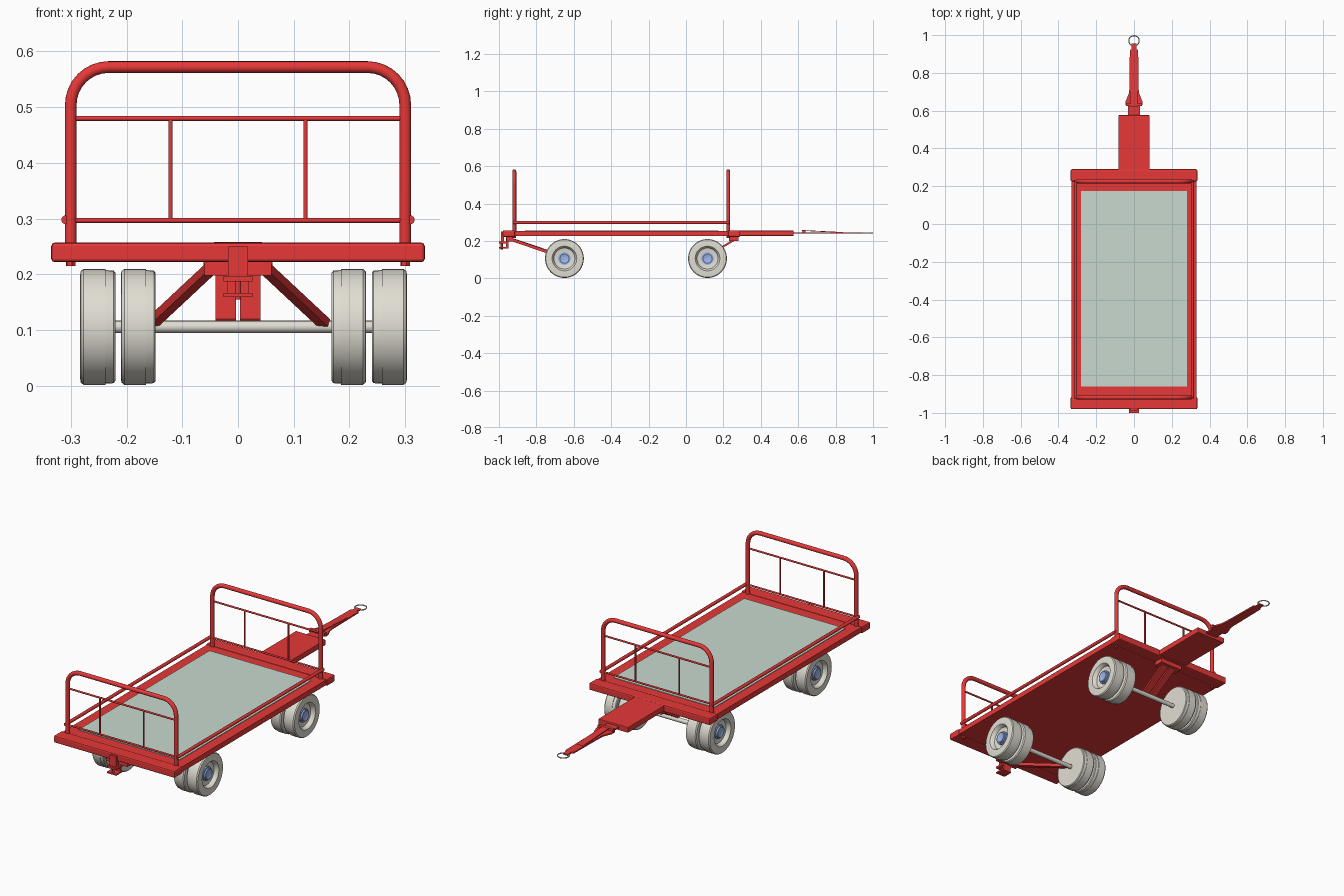
import bpy, bmesh, math
from mathutils import Vector

if "Cube" in bpy.data.objects:
    bpy.data.objects.remove(bpy.data.objects["Cube"])


def material(name, color):
    m = bpy.data.materials.new(name)
    m.diffuse_color = color
    m.use_nodes = True
    m.node_tree.nodes["Principled BSDF"].inputs["Base Color"].default_value = m.diffuse_color
    return m


RED = material("red_paint", (0.80, 0.04, 0.04, 1))
GREEN = material("pale_green", (0.58, 0.70, 0.62, 1))
CREAM = material("cream_tyre", (0.75, 0.73, 0.65, 1))
BLUE = material("blue_hub", (0.35, 0.48, 0.85, 1))


def finish(name, bm, mat, smooth=False, bevel=0):
    bmesh.ops.recalc_face_normals(bm, faces=bm.faces)
    me = bpy.data.meshes.new(name)
    bm.to_mesh(me)
    bm.free()
    ob = bpy.data.objects.new(name, me)
    bpy.context.collection.objects.link(ob)
    me.materials.append(mat)
    if bevel:
        b = ob.modifiers.new("bevel", "BEVEL")
        b.width, b.segments = bevel, 2
    if smooth:
        bpy.ops.object.select_all(action="DESELECT")
        ob.select_set(True)
        bpy.context.view_layer.objects.active = ob
        bpy.ops.object.shade_smooth_by_angle(angle=math.radians(35))
    return ob


def box(name, lo, hi, mat=RED, bevel=0):
    bm = bmesh.new()
    bmesh.ops.create_cube(bm, size=1)
    for v in bm.verts:
        v.co = Vector([(a + b) / 2 + c * (b - a) for a, b, c in zip(lo, hi, v.co)])
    return finish(name, bm, mat, bevel=bevel)


def tube(name, pts, r, mat=RED, sides=12):
    """Round tube swept along points that bend in one plane."""
    pts = [Vector(p) for p in pts]
    bm = bmesh.new()
    rings = []
    n = None
    for i, p in enumerate(pts):
        t = (pts[min(i + 1, len(pts) - 1)] - p).normalized() + (p - pts[max(i - 1, 0)]).normalized()
        t.normalize()
        if n is None:
            n = t.orthogonal().normalized()
        n = (n - t * n.dot(t)).normalized()
        b = t.cross(n)
        rings.append([bm.verts.new(p + r * (math.cos(a) * n + math.sin(a) * b))
                      for a in [2 * math.pi * k / sides for k in range(sides)]])
    for A, B in zip(rings, rings[1:]):
        for k in range(sides):
            bm.faces.new((A[k], A[k - 1], B[k - 1], B[k]))
    bm.faces.new(rings[0])
    bm.faces.new(rings[-1])
    return finish(name, bm, mat, smooth=True)


def strut(name, p, q, w, h):
    """Rectangular bar from p to q, w across, h thick."""
    p, q = Vector(p), Vector(q)
    d = (q - p).normalized()
    s = d.cross(Vector((0, 0, 1))).normalized()
    u = s.cross(d)
    bm = bmesh.new()
    A, B = [[bm.verts.new(c + s * w / 2 * i + u * h / 2 * j)
             for i, j in ((-1, -1), (1, -1), (1, 1), (-1, 1))] for c in (p, q)]
    bm.faces.new(A)
    bm.faces.new(B)
    for k in range(4):
        bm.faces.new((A[k], A[k - 1], B[k - 1], B[k]))
    return finish(name, bm, RED)


def prism(name, half, z0, z1):
    """Plate symmetric in x from (half width, y) points."""
    bm = bmesh.new()
    out = [(x, y) for x, y in half] + [(-x, y) for x, y in reversed(half)]
    f = bm.faces.new([bm.verts.new((x, y, z0)) for x, y in out])
    ext = bmesh.ops.extrude_face_region(bm, geom=[f])
    for v in ext["geom"]:
        if isinstance(v, bmesh.types.BMVert):
            v.co.z = z1
    return finish(name, bm, RED)


def lathe(name, prof, side, y, z, cx, mat, steps=40):
    """Spin (distance from cart middle, radius) around an axle along x."""
    bm = bmesh.new()
    rings = []
    for u, r in prof:
        k = steps if r > 0 else 1
        rings.append([bm.verts.new((cx + side * u, y + r * math.cos(2 * math.pi * i / steps),
                                    z + r * math.sin(2 * math.pi * i / steps))) for i in range(k)])
    for A, B in zip(rings, rings[1:]):
        for i in range(steps):
            vs = []
            for v in (A[i % len(A)], A[(i + 1) % len(A)], B[(i + 1) % len(B)], B[i % len(B)]):
                if v not in vs:
                    vs.append(v)
            bm.faces.new(vs)
    return finish(name, bm, mat, smooth=True)


# Deck, end beams and inset bed panel
box("deck", (-0.33, -0.95, 0.227), (0.33, 0.26, 0.253))
box("rear_beam", (-0.335, -0.98, 0.222), (0.335, -0.915, 0.257), bevel=0.006)
box("drawbar_end_beam", (-0.335, 0.225, 0.222), (0.335, 0.29, 0.257), bevel=0.006)
box("bed_panel", (-0.28, -0.86, 0.25), (0.28, 0.175, 0.256), GREEN)

# End hoops with cross bars, uprights and foot bolts
for label, y in (("rear", -0.918), ("drawbar_end", 0.226)):
    R = 0.068
    arc = [(0.30 - R + R * math.cos(a), y, 0.572 - R + R * math.sin(a))
           for a in [math.pi / 2 * i / 8 for i in range(9)]]
    path = [(0.30, y, 0.25)] + arc + [(-x, yy, z) for x, yy, z in reversed(arc)] + [(-0.30, y, 0.25)]
    tube(label + "_hoop", path, 0.0105, sides=16)
    for i, z in enumerate((0.297, 0.48)):
        tube(f"{label}_cross_bar_{i}", [(-0.30, y, z), (0.30, y, z)], 0.0045)
    for s in (-1, 1):
        tube(f"{label}_upright", [(s * 0.121, y, 0.297), (s * 0.121, y, 0.48)], 0.004)
        tube(f"{label}_foot_bolt", [(s * 0.30, y, 0.215), (s * 0.30, y, 0.23)], 0.009, sides=6)

# Low side rails
for s in (-1, 1):
    tube("side_rail", [(s * 0.309, -0.925, 0.298), (s * 0.309, 0.233, 0.298)], 0.008)

# Axles and paired wheels
CX, CZ = 0.01, 0.106
for label, y in (("rear", -0.65), ("drawbar_end", 0.115)):
    tube(label + "_axle", [(-0.25, y, CZ), (0.27, y, CZ)], 0.011, CREAM, 16)
    for s in (-1, 1):
        for pos, a, step, b in (("inner", 0.158, 0.175, 0.22), ("outer", 0.23, 0.248, 0.293)):
            lathe(f"{label}_{pos}_wheel",
                  [(a, 0), (a, 0.097), (a + 0.003, 0.101), (step, 0.102), (step, 0.104), (b - 0.006, 0.104),
                   (b - 0.001, 0.100), (b, 0.094), (b, 0.066), (b - 0.004, 0.062), (b - 0.02, 0.056),
                   (b - 0.024, 0.035), (b - 0.024, 0)], s, y, CZ, CX, CREAM)
        lathe(label + "_hub", [(0.265, 0), (0.265, 0.034), (0.276, 0.034), (0.276, 0.028), (0.284, 0.028),
                               (0.285, 0.025), (0.281, 0.016), (0.281, 0)], s, y, CZ, CX, BLUE, 24)

# Rear axle braces and rear coupling
for s in (-1, 1):
    strut("rear_axle_brace", (s * 0.155, -0.65, 0.112), (s * 0.048, -0.945, 0.212), 0.02, 0.016)
prism("brace_mount", [(0.06, -0.96), (0.06, -0.925)], 0.198, 0.223)
box("coupling_back", (-0.018, -0.99, 0.195), (0.018, -0.972, 0.25))
box("coupling_top_jaw", (-0.026, -1.0, 0.187), (0.026, -0.95, 0.197))
box("coupling_bottom_jaw", (-0.026, -1.0, 0.160), (0.026, -0.95, 0.167))
box("coupling_web", (-0.02, -0.962, 0.165), (0.02, -0.95, 0.223))
tube("coupling_pin", [(0, -0.985, 0.155), (0, -0.985, 0.2)], 0.006)

# Steering axle plates under the drawbar end
for s in (-1, 1):
    strut("steering_plate", (s * 0.022, 0.11, 0.116), (s * 0.022, 0.265, 0.21), 0.036, 0.01)
box("steering_mount", (-0.062, 0.23, 0.2), (0.062, 0.28, 0.224))

# Tongue plate, tapered drawbar and towing eye
box("tongue", (-0.082, 0.28, 0.227), (0.082, 0.576, 0.255), bevel=0.003)
prism("drawbar", [(0.032, 0.57), (0.032, 0.625), (0.045, 0.63), (0.044, 0.65), (0.028, 0.69),
                  (0.025, 0.71), (0.022, 0.92), (0.013, 0.925), (0.013, 0.955)], 0.239, 0.246)
strut("drawbar_cover", (0, 0.62, 0.256), (0, 0.84, 0.245), 0.036, 0.004)
box("drawbar_collar", (-0.043, 0.624, 0.241), (0.043, 0.638, 0.258))
tube("towing_eye", [(0.027 * math.sin(2 * math.pi * i / 32), 0.97 - 0.027 * math.cos(2 * math.pi * i / 32), 0.243)
                    for i in range(33)], 0.003, CREAM, 8)
